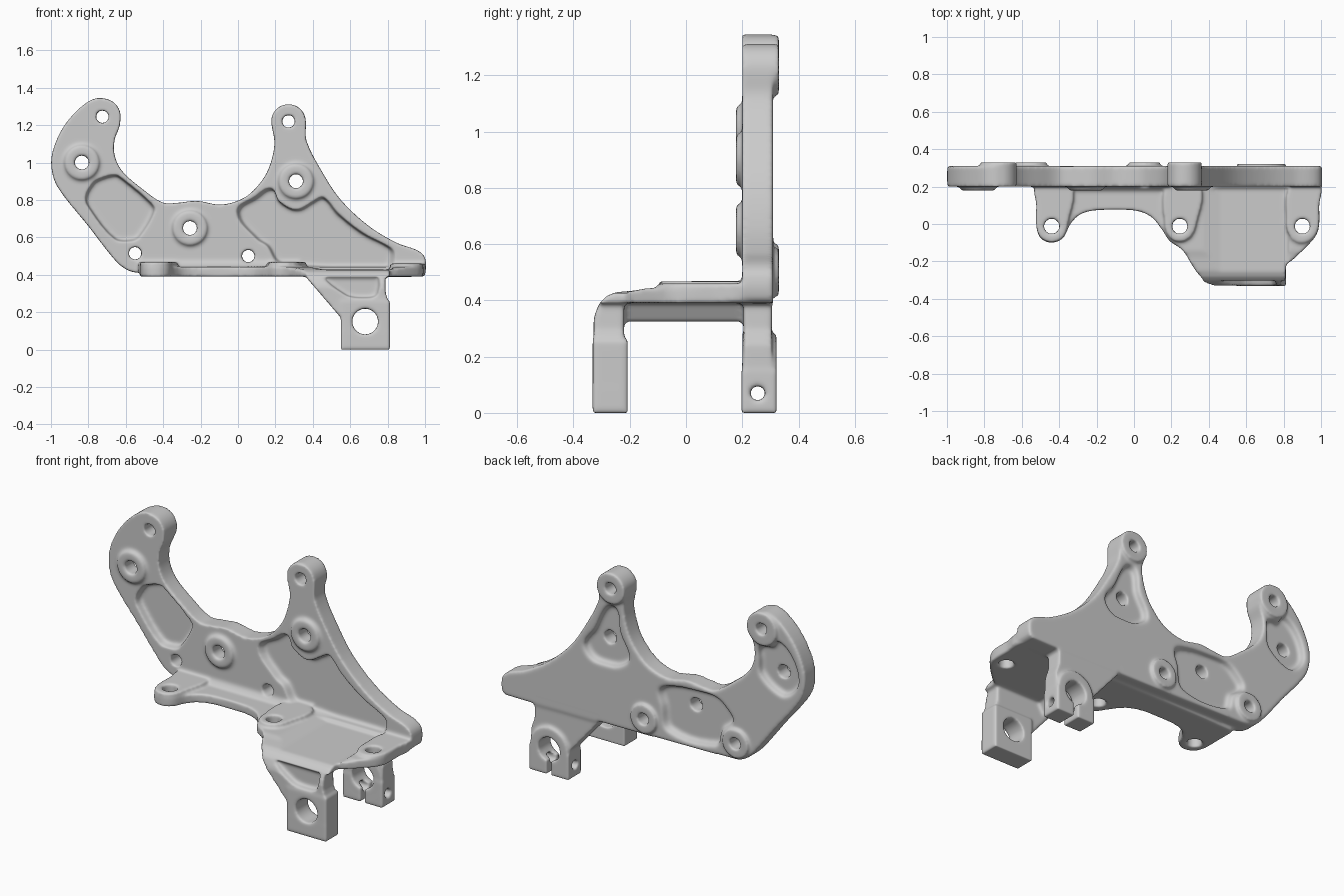
import bpy, bmesh, math
from mathutils import Vector

scene = bpy.context.scene


def curve(pts, n=5):
    """Closed smooth outline through a few points."""
    p = [Vector(q) for q in pts]
    out = []
    for i in range(len(p)):
        p0, p1, p2, p3 = (p[(i + k) % len(p)] for k in (-1, 0, 1, 2))
        d = (p2 - p1).length
        m1, m2 = (p2 - p0).normalized() * d, (p3 - p1).normalized() * d
        for k in range(n):
            t = k / n
            out.append(p1 * (2*t**3 - 3*t*t + 1) + m1 * (t**3 - 2*t*t + t)
                       + p2 * (3*t*t - 2*t**3) + m2 * (t**3 - t*t))
    return out


def circle(u, v, r, n=40):
    return [(u + r * math.cos(2 * math.pi * i / n), v + r * math.sin(2 * math.pi * i / n)) for i in range(n)]


def rect(u0, u1, v0, v1):
    return [(u0, v0), (u1, v0), (u1, v1), (u0, v1)]


def prism(name, pts, axis, a, b, taper=1.0):
    """Extrude an outline along an axis from a to b, scaling the far end by taper."""
    place = {'x': lambda u, v, w: (w, u, v), 'y': lambda u, v, w: (u, w, v), 'z': lambda u, v, w: (u, v, w)}[axis]
    cu, cv = sum(p[0] for p in pts) / len(pts), sum(p[1] for p in pts) / len(pts)
    bm = bmesh.new()
    lo = [bm.verts.new(place(p[0], p[1], a)) for p in pts]
    hi = [bm.verts.new(place(cu + (p[0] - cu) * taper, cv + (p[1] - cv) * taper, b)) for p in pts]
    bm.faces.new(lo)
    bm.faces.new(hi)
    for i in range(len(pts)):
        j = (i + 1) % len(pts)
        bm.faces.new((lo[i], lo[j], hi[j], hi[i]))
    bmesh.ops.recalc_face_normals(bm, faces=bm.faces[:])
    me = bpy.data.meshes.new(name)
    bm.to_mesh(me)
    bm.free()
    ob = bpy.data.objects.new(name, me)
    scene.collection.objects.link(ob)
    return ob


def cut(ob, cutters):
    for c in cutters:
        c.hide_render = True
        m = ob.modifiers.new("cut", 'BOOLEAN')
        m.operation, m.solver, m.object = 'DIFFERENCE', 'EXACT', c


# Upright plate with two arms
plate = prism("plate", curve([
    (-0.73, 1.345), (-0.81, 1.32), (-0.92, 1.21), (-0.985, 1.08), (-0.998, 0.98), (-0.965, 0.87),
    (-0.80, 0.66), (-0.65, 0.47), (-0.58, 0.42), (-0.50, 0.41), (0.35, 0.395), (0.97, 0.39), (1.0, 0.41), (1.0, 0.49),
    (0.96, 0.53), (0.85, 0.57), (0.70, 0.66), (0.55, 0.80), (0.45, 0.95), (0.365, 1.12), (0.362, 1.23),
    (0.335, 1.285), (0.27, 1.312), (0.205, 1.285), (0.178, 1.23), (0.195, 1.10), (0.165, 0.97),
    (0.11, 0.88), (0.03, 0.81), (-0.09, 0.775), (-0.22, 0.795), (-0.32, 0.785), (-0.40, 0.785),
    (-0.50, 0.85), (-0.62, 0.955), (-0.66, 1.04), (-0.66, 1.12), (-0.63, 1.21), (-0.645, 1.30)]), 'y', 0.20, 0.31)

# Sunken pockets on the front and back of the plate
front_pockets = [
    [(-0.79, 0.88), (-0.76, 0.91), (-0.66, 0.94), (-0.62, 0.92), (-0.46, 0.785), (-0.44, 0.74), (-0.52, 0.60),
     (-0.56, 0.575), (-0.66, 0.585), (-0.81, 0.77), (-0.82, 0.82)],
    [(-0.02, 0.74), (0.08, 0.82), (0.17, 0.87), (0.21, 0.80), (0.31, 0.75), (0.41, 0.80), (0.46, 0.82),
     (0.54, 0.73), (0.68, 0.62), (0.83, 0.54), (0.85, 0.50), (0.82, 0.43), (0.40, 0.435), (0.21, 0.46),
     (0.15, 0.55), (0.09, 0.59)]]
back_pockets = [
    [(-0.82, 1.20), (-0.92, 1.12), (-0.965, 0.98), (-0.92, 0.89), (-0.84, 0.86), (-0.70, 0.95),
     (-0.685, 1.05), (-0.69, 1.13), (-0.77, 1.15)],
    [(-0.42, 0.755), (-0.30, 0.76), (-0.12, 0.745), (-0.02, 0.70), (-0.04, 0.60), (-0.08, 0.45),
     (-0.42, 0.445), (-0.46, 0.55), (-0.54, 0.63), (-0.50, 0.70)],
    [(0.24, 1.11), (0.31, 1.11), (0.40, 0.94), (0.47, 0.83), (0.42, 0.75), (0.32, 0.735), (0.22, 0.75), (0.15, 0.82),
     (0.215, 0.97)]]
pockets = [prism("front_pocket", curve(p), 'y', 0.18, 0.245, 0.92) for p in front_pockets]
pockets += [prism("back_pocket", curve(p), 'y', 0.33, 0.272, 0.86) for p in back_pockets]
cut(plate, pockets)
parts = [plate]

# Washer pads on the front face, bolt bosses on the back
pad_holes = [(-0.835, 1.0), (-0.257, 0.65), (0.31, 0.90)]
for x, z in pad_holes:
    parts.append(prism("washer_pad", circle(x, z, 0.092), 'y', 0.178, 0.24))
    parts.append(prism("pad_skirt", circle(x, z, 0.1), 'y', 0.27, 0.19, 0.95))
for x, z, r, y in [(-0.725, 1.245, 0.098, 0.20), (0.27, 1.22, 0.092, 0.20),
                   (-0.55, 0.515, 0.085, 0.25), (0.055, 0.50, 0.085, 0.25)]:
    parts.append(prism("bolt_boss", circle(x, z, r), 'y', y, 0.33))

# Horizontal flange with a lowered deck on the right
flange = prism("flange", curve([
    (-0.50, 0.23), (-0.52, 0.21), (-0.522, 0.10), (-0.522, -0.01), (-0.50, -0.075), (-0.44, -0.10), (-0.38, -0.075),
    (-0.34, 0.0), (-0.29, 0.05), (-0.21, 0.073), (0.0, 0.073), (0.09, 0.04), (0.15, -0.03), (0.19, -0.09),
    (0.26, -0.14), (0.33, -0.25), (0.38, -0.30), (0.44, -0.318), (0.79, -0.325), (0.81, -0.31), (0.815, -0.22),
    (0.85, -0.19), (0.96, -0.08), (0.988, -0.02), (0.99, 0.10), (0.99, 0.21), (0.97, 0.23)]), 'z', 0.39, 0.443)
deck = prism("deck_cutter", [(0.35, 0.46), (0.37, 0.443), (0.46, 0.427), (0.82, 0.427), (0.84, 0.46)], 'y', -0.4, 0.195)
cut(flange, [deck])
parts.append(flange)

# Raised pads around the flange holes
parts.append(prism("left_lug_pad", curve([(-0.52, 0.21), (-0.522, 0.1), (-0.522, -0.01), (-0.50, -0.07), (-0.44, -0.098),
             (-0.38, -0.07), (-0.355, 0.0), (-0.34, 0.21)]), 'z', 0.41, 0.468))
parts.append(prism("middle_lug_pad", curve([(0.18, 0.21), (0.165, -0.01), (0.19, -0.07), (0.245, -0.095),
             (0.30, -0.07), (0.33, -0.01), (0.35, 0.21)]), 'z', 0.41, 0.468))
parts.append(prism("right_lug_pad", curve([(0.84, 0.21), (0.815, 0.02), (0.825, -0.05), (0.88, -0.10),
             (0.95, -0.08), (0.985, -0.02), (0.99, 0.1), (0.99, 0.21)]), 'z', 0.40, 0.46))
parts.append(prism("corner_fillet", [(0.21, 0.43), (0.165, 0.43), (0.18, 0.45), (0.21, 0.485)], 'x', -0.5, 0.16))
parts.append(prism("under_rib", [(0.345, 0.41), (0.42, 0.325), (0.46, 0.325), (0.51, 0.41)], 'y', -0.24, 0.22))

# Front leg: tapered web and square foot with a shallow recess
web = [(0.35, 0.427), (0.37, 0.38), (0.55, 0.17), (0.55, 0.10), (0.81, 0.10), (0.81, 0.24), (0.79, 0.30), (0.785, 0.427)]
front_leg = prism("front_leg", web, 'y', -0.328, -0.22)
recess = prism("leg_recess", curve([(0.44, 0.39), (0.47, 0.405), (0.74, 0.405), (0.765, 0.38), (0.75, 0.29),
               (0.72, 0.275), (0.62, 0.275), (0.57, 0.29)]), 'y', -0.35, -0.29, 0.88)
cut(front_leg, [recess])
parts += [front_leg, prism("front_foot", rect(0.55, 0.813, 0.0, 0.26), 'y', -0.332, -0.208)]

# Rear leg: clamp foot, a ring around the pivot with a bolted tab below
parts += [prism("rear_leg", web, 'y', 0.205, 0.305),
          prism("clamp_ring", circle(0.68, 0.155, 0.125), 'y', 0.2, 0.322),
          prism("clamp_tab", rect(0.55, 0.813, 0.0, 0.15), 'y', 0.197, 0.322)]

# Holes, clamp slot and the rounded front corner, cut through every part
holes = [prism("hole_cutter", circle(x, z, 0.038), 'y', 0.1, 0.4) for x, z in pad_holes]
holes += [prism("hole_cutter", circle(x, z, 0.034), 'y', 0.1, 0.4)
          for x, z in [(-0.725, 1.245), (0.27, 1.22), (-0.55, 0.515), (0.055, 0.50)]]
holes += [prism("hole_cutter", circle(x, -0.012, 0.041), 'z', 0.34, 0.5) for x in (-0.44, 0.245, 0.90)]
holes += [prism("pivot_cutter", circle(0.68, 0.15, 0.069), 'y', -0.4, 0.4),
          prism("clamp_bolt_cutter", circle(0.255, 0.07, 0.026), 'x', 0.5, 0.9),
          prism("clamp_slot", rect(0.668, 0.694, -0.05, 0.13), 'y', 0.15, 0.4),
          prism("corner_cutter", [(-0.40, 0.30), (-0.334, 0.31), (-0.324, 0.35), (-0.308, 0.39), (-0.283, 0.415),
                (-0.25, 0.429), (-0.18, 0.435), (-0.13, 0.445), (-0.12, 0.52), (-0.40, 0.52)], 'x', 0.22, 0.9)]
for p in parts:
    cut(p, holes)

# Fuse everything into one casting with softened edges
dg = bpy.context.evaluated_depsgraph_get()
bm = bmesh.new()
for p in parts:
    bm.from_mesh(p.evaluated_get(dg).to_mesh())
me = bpy.data.meshes.new("bracket_casting")
bm.to_mesh(me)
bm.free()
for ob in list(scene.collection.objects):
    bpy.data.objects.remove(ob, do_unlink=True)
bracket = bpy.data.objects.new("bracket_casting", me)
scene.collection.objects.link(bracket)
fuse = bracket.modifiers.new("fuse", 'REMESH')
fuse.mode, fuse.voxel_size, fuse.use_smooth_shade = 'VOXEL', 0.008, True
soft = bracket.modifiers.new("soften", 'SMOOTH')
soft.factor, soft.iterations = 0.5, 9
